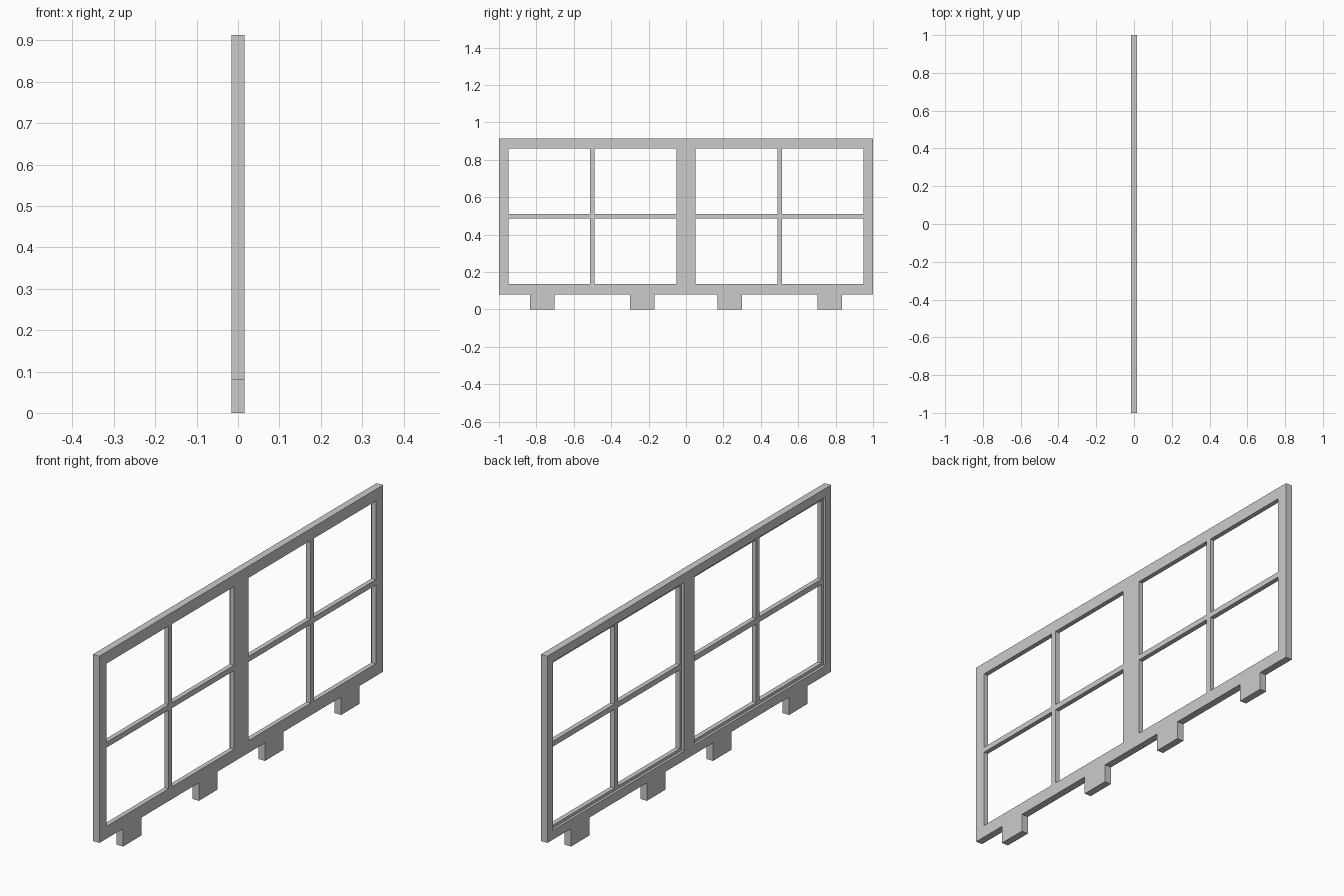
import bpy
import bmesh
from mathutils import Matrix, Vector

cube = bpy.data.objects.get("Cube")
if cube:
    bpy.data.objects.remove(cube, do_unlink=True)

HALF = 0.016            # half the panel thickness
BACK = -0.005           # floor of the glazing rebate, also back of the bars
BOTTOM, TOP = 0.08, 0.913
SILL, HEAD = 0.135, 0.861
INNER, OUTER = 0.051, 0.949
BAR = 0.012             # half the width of a glazing bar
LIP = 0.013             # width of the rebate step

grey = bpy.data.materials.new("plain grey")
grey.use_nodes = True
colour = (0.6, 0.6, 0.6, 1)
grey.diffuse_color = colour
grey.node_tree.nodes["Principled BSDF"].inputs["Base Color"].default_value = colour


def add_object(name, bm):
    mesh = bpy.data.meshes.new(name)
    bmesh.ops.recalc_face_normals(bm, faces=bm.faces)
    bm.to_mesh(mesh)
    bm.free()
    mesh.materials.append(grey)
    obj = bpy.data.objects.new(name, mesh)
    bpy.context.collection.objects.link(obj)
    return obj


def box(name, x, y, z):
    """Box from three (low, high) ranges."""
    bm = bmesh.new()
    centre = Vector([sum(r) / 2 for r in (x, y, z)])
    size = [abs(r[1] - r[0]) for r in (x, y, z)]
    bmesh.ops.create_cube(bm, size=1, matrix=Matrix.Translation(centre) @ Matrix.Diagonal((*size, 1)))
    return add_object(name, bm)


def cut(target, cutter):
    cutter.hide_render = True
    mod = target.modifiers.new(cutter.name, 'BOOLEAN')
    mod.operation = 'DIFFERENCE'
    mod.solver = 'EXACT'
    mod.object = cutter
    bpy.context.view_layer.objects.active = target
    bpy.ops.object.modifier_apply(modifier=mod.name)
    bpy.data.objects.remove(cutter, do_unlink=True)


# Frame outline with four feet, extruded through the thickness
feet = [(-0.833, -0.704), (-0.299, -0.168), (0.168, 0.299), (0.704, 0.833)]
outline = [(-1, TOP), (-1, BOTTOM)]
for a, b in feet:
    outline += [(a, BOTTOM), (a, 0), (b, 0), (b, BOTTOM)]
outline += [(1, BOTTOM), (1, TOP)]
bm = bmesh.new()
face = bm.faces.new([bm.verts.new((-HALF, y, z)) for y, z in outline])
extruded = bmesh.ops.extrude_face_region(bm, geom=[face])["geom"]
bmesh.ops.translate(bm, vec=(2 * HALF, 0, 0),
                    verts=[v for v in extruded if isinstance(v, bmesh.types.BMVert)])
frame = add_object("window_frame", bm)

for side, label in ((-1, "front"), (1, "rear")):
    low, high = sorted((side * INNER, side * OUTER))
    middle = (low + high) / 2
    centre = (SILL + HEAD) / 2

    # Opening, with a wider rebate for the glass on one face
    cut(frame, box("opening_cutter", (-0.1, 0.1), (low, high), (SILL, HEAD)))
    cut(frame, box("rebate_cutter", (-0.1, BACK), (low - LIP, high + LIP),
                   (SILL - LIP, HEAD + LIP)))

    # Glazing bars, flush with the plain face
    depth = (BACK, HALF)
    box(label + "_upright_bar", depth, (middle - BAR, middle + BAR), (SILL, HEAD))
    for a, b, end in ((low, middle - BAR, "first"), (middle + BAR, high, "second")):
        box(f"{label}_{end}_cross_bar", depth, (a, b), (centre - BAR, centre + BAR))
